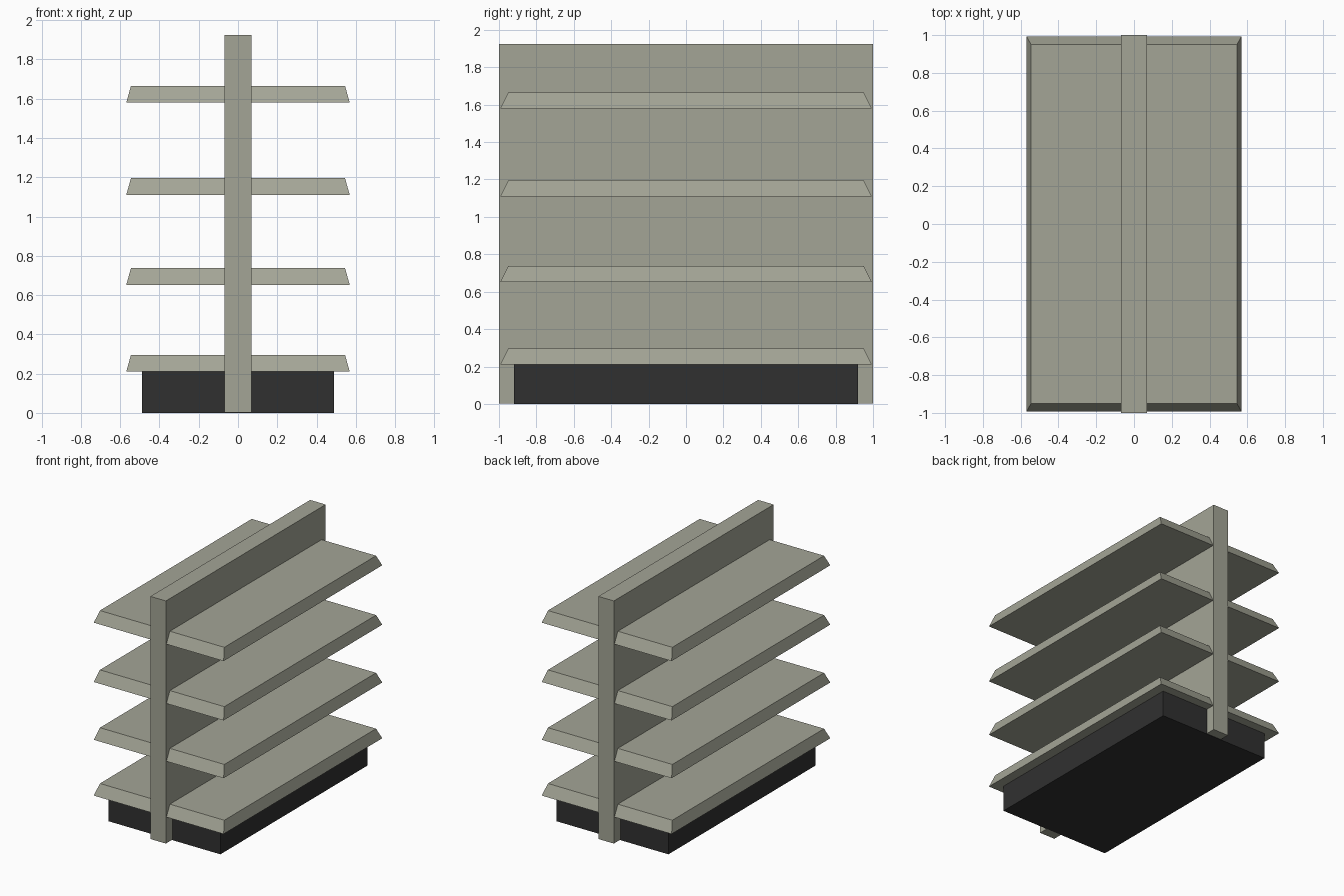
import bpy, bmesh

cube = bpy.data.objects.get("Cube")
if cube:
    bpy.data.objects.remove(cube, do_unlink=True)


def make_material(name, color):
    mat = bpy.data.materials.new(name)
    mat.use_nodes = True
    mat.diffuse_color = color
    mat.node_tree.nodes["Principled BSDF"].inputs["Base Color"].default_value = color
    return mat


metal = make_material("warm grey metal", (0.37, 0.375, 0.305, 1))
black = make_material("black plinth", (0.03, 0.03, 0.03, 1))


def block(name, x, y, z, mat, top_x=None, top_y=None):
    """Box between x, y and z ranges, with an optional narrower top."""
    bm = bmesh.new()
    rings = []
    for height, (x0, x1), (y0, y1) in ((z[0], x, y), (z[1], top_x or x, top_y or y)):
        corners = ((x0, y0), (x1, y0), (x1, y1), (x0, y1))
        rings.append([bm.verts.new((cx, cy, height)) for cx, cy in corners])
    low, high = rings
    bm.faces.new(low[::-1])
    bm.faces.new(high)
    for i in range(4):
        j = (i + 1) % 4
        bm.faces.new((low[i], low[j], high[j], high[i]))
    bmesh.ops.recalc_face_normals(bm, faces=bm.faces)
    mesh = bpy.data.meshes.new(name)
    bm.to_mesh(mesh)
    bm.free()
    mesh.materials.append(mat)
    obj = bpy.data.objects.new(name, mesh)
    bpy.context.collection.objects.link(obj)
    return obj


# Central upright panel and the plinth it stands in
PANEL = 0.068
block("centre_panel", (-PANEL, PANEL), (-1, 1), (0.003, 1.925), metal)
block("base_plinth", (-0.49, 0.49), (-0.92, 0.92), (0, 0.21), black)

# Shelves with sloping outer edges, in pairs either side of the panel
for level, bottom in enumerate((0.21, 0.652, 1.11, 1.58), start=1):
    for side, sign in (("left", 1), ("right", -1)):
        block(f"shelf_{level}_{side}",
              sorted((sign * PANEL, sign * 0.569)), (-0.993, 0.993),
              (bottom, bottom + 0.086), metal,
              top_x=sorted((sign * PANEL, sign * 0.545)), top_y=(-0.95, 0.95))
